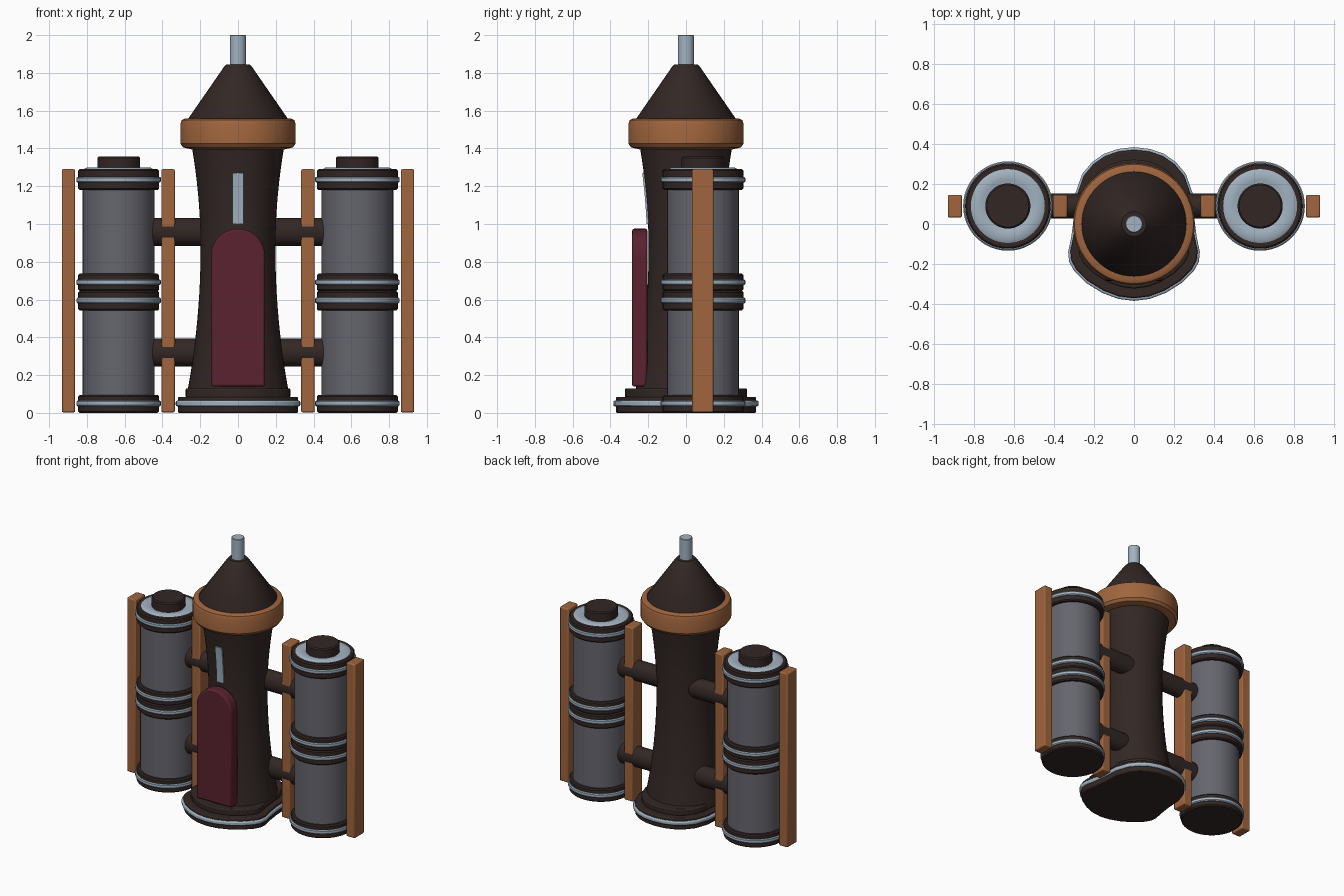
import bpy, bmesh, math
from mathutils import Matrix

if "Cube" in bpy.data.objects:
    bpy.data.objects.remove(bpy.data.objects["Cube"])


def material(name, rgb):
    m = bpy.data.materials.new(name)
    m.use_nodes = True
    m.diffuse_color = (*rgb, 1)
    m.node_tree.nodes["Principled BSDF"].inputs["Base Color"].default_value = (*rgb, 1)
    return m


DARK = material("dark brown", (0.032, 0.020, 0.018))
WOOD = material("copper wood", (0.35, 0.13, 0.048))
GREY = material("slate grey", (0.13, 0.13, 0.155))
PALE = material("pale steel", (0.36, 0.45, 0.53))
RED = material("maroon", (0.10, 0.016, 0.029))


def finish(bm, name, mat, bevel=0.0, loc=(0, 0, 0)):
    bmesh.ops.recalc_face_normals(bm, faces=bm.faces)
    me = bpy.data.meshes.new(name)
    bm.to_mesh(me)
    bm.free()
    me.materials.append(mat)
    ob = bpy.data.objects.new(name, me)
    ob.location = loc
    bpy.context.collection.objects.link(ob)
    if bevel:
        mod = ob.modifiers.new("bevel", "BEVEL")
        mod.width = bevel
        mod.segments = 2
    bpy.ops.object.select_all(action="DESELECT")
    ob.select_set(True)
    bpy.context.view_layer.objects.active = ob
    bpy.ops.object.shade_smooth_by_angle(angle=math.radians(35))
    return ob


def lathe(name, mat, profile, loc=(0, 0, 0), seg=48):
    """Spin (radius, z) points round z and cap both ends."""
    bm = bmesh.new()
    rings = [[bm.verts.new((r * math.cos(a), r * math.sin(a), z))
              for a in (math.tau * i / seg for i in range(seg))] for r, z in profile]
    for low, high in zip(rings, rings[1:]):
        for i in range(seg):
            j = (i + 1) % seg
            bm.faces.new((low[i], low[j], high[j], high[i]))
    bm.faces.new(rings[0])
    bm.faces.new(rings[-1])
    return finish(bm, name, mat, loc=loc)


def drum(name, mat, r, z0, z1, loc=(0, 0, 0), soft=0.008):
    """Cylinder with softened rims."""
    return lathe(name, mat, [(r - soft, z0), (r, z0 + soft), (r, z1 - soft), (r - soft, z1)], loc)


def prism(name, mat, outline, direction, bevel=0.0):
    """Extrude a flat closed outline."""
    bm = bmesh.new()
    face = bm.faces.new([bm.verts.new(p) for p in outline])
    new = bmesh.ops.extrude_face_region(bm, geom=[face])["geom"]
    bmesh.ops.translate(bm, vec=direction, verts=[v for v in new if isinstance(v, bmesh.types.BMVert)])
    return finish(bm, name, mat, bevel)


def box(name, mat, x0, x1, y0, y1, z0, z1, bevel):
    corners = [(x0, y0, z0), (x1, y0, z0), (x1, y1, z0), (x0, y1, z0)]
    return prism(name, mat, corners, (0, 0, z1 - z0), bevel)


# Waisted tower body
def body_radius(z):
    d = z - 0.87
    return 0.198 + (0.16 if d > 0 else 0.122) * d * d


lathe("tower_body", DARK, [(body_radius(z), z) for z in (0.1 + 1.32 * i / 20 for i in range(21))])

# Stepped pear-shaped base with a pale trim band
half = [(0, 0.385), (0.08, 0.376), (0.15, 0.352), (0.21, 0.31), (0.26, 0.25), (0.295, 0.15),
        (0.30, 0.04), (0.315, -0.07), (0.33, -0.14), (0.325, -0.19), (0.30, -0.235),
        (0.24, -0.295), (0.16, -0.345), (0.08, -0.375), (0, -0.385)]
outline = half + [(-x, y) for x, y in half[-2:0:-1]]
for name, mat, scale, z0, z1 in (("base_step_low", DARK, 0.965, 0, 0.085),
                                 ("base_trim", PALE, 1.0, 0.035, 0.065),
                                 ("base_step_high", DARK, 0.84, 0.08, 0.13)):
    prism(name, mat, [(x * scale, y * scale, z0) for x, y in outline], (0, 0, z1 - z0), 0.008)

# Collar, cone roof and mast
lathe("collar", WOOD, [(0.245, 1.395), (0.29, 1.405), (0.305, 1.425), (0.305, 1.53),
                       (0.298, 1.55), (0.283, 1.558), (0.25, 1.558)], seg=64)
lathe("roof", DARK, [(0.262, 1.55), (0.262, 1.56), (0.072, 1.835), (0.062, 1.845)], seg=64)
drum("mast", PALE, 0.043, 1.83, 2.0, soft=0.003)

# Arched door
w, spring = 0.143, 0.832
arch = [(w * math.cos(a), -0.285, spring + w * math.sin(a))
        for a in (math.pi * i / 20 for i in range(21))]
prism("door", RED, [(w, -0.285, 0.14)] + arch + [(-w, -0.285, 0.14)], (0, 0.08, 0), 0.01)

# Slit window following the wall
levels = [1.0 + 0.27 * i / 6 for i in range(7)]
side = [(-0.028, -body_radius(z) - 0.008, z) for z in levels]
side += [(-0.028, -body_radius(z) + 0.02, z) for z in reversed(levels)]
prism("slit_window", PALE, side, (0.056, 0, 0))

# Side tanks with their frames and connecting pipes
for s, word in ((1, "left"), (-1, "right")):
    at = (s * 0.632, 0.09, 0)
    drum(word + "_tank", GREY, 0.19, 0.03, 1.25, at)
    drum(word + "_tank_waist", DARK, 0.2, 0.6, 0.69, at)
    for part, z0, z1 in (("foot", 0, 0.095), ("lower_clamp", 0.542, 0.646),
                         ("upper_clamp", 0.645, 0.737), ("cap", 1.18, 1.29)):
        drum(f"{word}_{part}", DARK, 0.214, z0, z1, at)
    for i, z in enumerate((0.05, 0.595, 0.692, 1.235)):
        drum(f"{word}_hoop_{i + 1}", PALE, 0.224, z - 0.015, z + 0.015, at, 0.006)
    lathe(word + "_top_ring", PALE, [(0.187, 1.28), (0.185, 1.29), (0.17, 1.298),
                                     (0.13, 1.298), (0.11, 1.29)], at)
    drum(word + "_top_knob", DARK, 0.113, 1.28, 1.358, at)
    for part, a, b in (("inner", 0.334, 0.406), ("outer", 0.862, 0.933)):
        x0, x1 = sorted((s * a, s * b))
        box(f"{word}_{part}_post", WOOD, x0, x1, 0.032, 0.146, 0.003, 1.29, 0.008)
    for part, z in (("lower", 0.32), ("upper", 0.958)):
        pipe = lathe(f"{word}_{part}_pipe", DARK, [(0.074, 0.1), (0.074, 0.46)], seg=32)
        pipe.data.transform(Matrix.Translation((0, 0.09, z)) @ Matrix.Diagonal((1, 0.85, 1, 1))
                            @ Matrix.Rotation(s * math.pi / 2, 4, "Y"))
